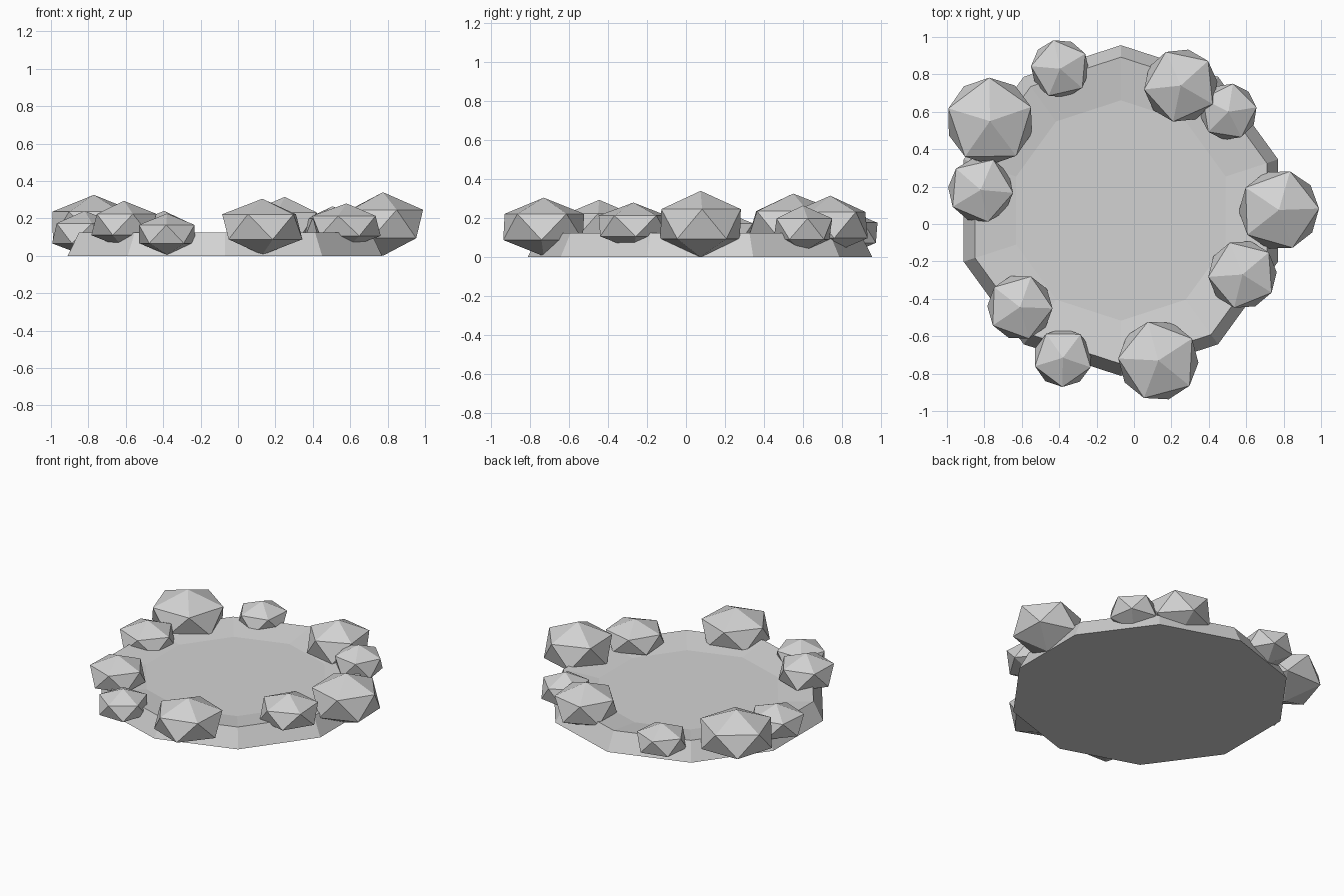
import bpy
import bmesh
from math import radians, cos, sin, tau

# Remove the default cube only
default_cube = bpy.data.objects.get("Cube")
if default_cube:
    bpy.data.objects.remove(default_cube, do_unlink=True)


def make_material(name, colour):
    material = bpy.data.materials.new(name)
    material.use_nodes = True
    material.diffuse_color = colour
    material.node_tree.nodes["Principled BSDF"].inputs["Base Color"].default_value = colour
    return material


def add_object(name, bm, material):
    """Turn a bmesh into a flat-shaded object with one material."""
    bmesh.ops.recalc_face_normals(bm, faces=bm.faces)
    mesh = bpy.data.meshes.new(name)
    bm.to_mesh(mesh)
    bm.free()
    mesh.materials.append(material)
    result = bpy.data.objects.new(name, mesh)
    bpy.context.collection.objects.link(result)
    return result


stone_grey = make_material("stone_grey", (0.65, 0.65, 0.65, 1.0))

# Ten-sided basin: sloping outer wall, shallow inner lip and flat floor
SIDES = 10
PROFILE = [(0.884, 0.0), (0.82, 0.125), (0.589, 0.093)]


def make_basin():
    bm = bmesh.new()
    rings = []
    for radius, height in PROFILE:
        ring = []
        for step in range(SIDES):
            angle = radians(90) + tau * step / SIDES
            ring.append(bm.verts.new((radius * cos(angle), radius * sin(angle), height)))
        rings.append(ring)
    for lower, upper in zip(rings, rings[1:]):
        for step in range(SIDES):
            after = (step + 1) % SIDES
            bm.faces.new((lower[step], lower[after], upper[after], upper[step]))
    bm.faces.new(rings[0])
    bm.faces.new(rings[-1])
    basin = add_object("pond_basin", bm, stone_grey)
    basin.location = (-0.07, 0.072, 0)


# Flattened twenty-sided boulder standing on one of its points
def make_boulder(name, x, y, z, radius, half_height, turn):
    bm = bmesh.new()
    bmesh.ops.create_icosphere(bm, subdivisions=1, radius=1)
    bmesh.ops.scale(bm, vec=(radius, radius, half_height), verts=bm.verts)
    boulder = add_object(name, bm, stone_grey)
    boulder.location = (x, y, z)
    boulder.rotation_euler.z = radians(turn)


# Boulders around the rim: name, x, y, z, radius, half height, turn
BOULDERS = [
    ("boulder_left", 0.775, 0.075, 0.17, 0.24, 0.17, 2),
    ("boulder_left_front", 0.58, -0.27, 0.16, 0.205, 0.12, 40),
    ("boulder_front", 0.13, -0.73, 0.155, 0.24, 0.15, 33),
    ("boulder_front_right", -0.38, -0.715, 0.116, 0.175, 0.11, 53),
    ("boulder_right_front", -0.61, -0.445, 0.167, 0.195, 0.127, -2),
    ("boulder_right", -0.82, 0.182, 0.12, 0.195, 0.12, -5),
    ("boulder_right_back", -0.77, 0.55, 0.163, 0.26, 0.163, 19),
    ("boulder_back_right", -0.395, 0.83, 0.125, 0.175, 0.115, 31),
    ("boulder_back", 0.25, 0.74, 0.165, 0.22, 0.15, 42),
    ("boulder_back_left", 0.505, 0.6, 0.145, 0.17, 0.12, 9),
]

make_basin()
for boulder_row in BOULDERS:
    make_boulder(*boulder_row)
